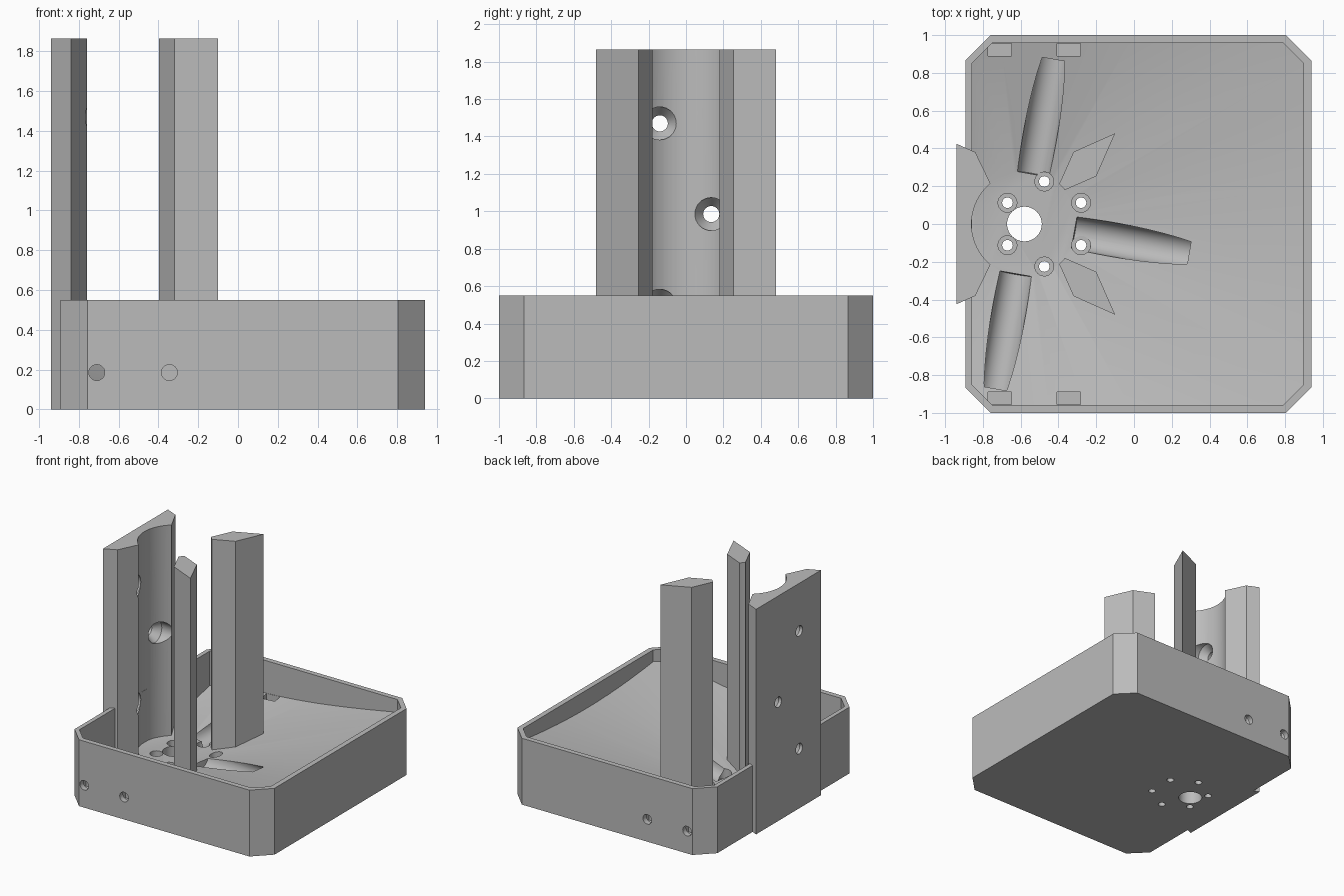
import bpy, bmesh, math
from mathutils import Matrix, Vector

if "Cube" in bpy.data.objects:
    bpy.data.objects.remove(bpy.data.objects["Cube"], do_unlink=True)

grey = bpy.data.materials.new("plain grey")
grey.use_nodes = True
colour = (0.5, 0.5, 0.5, 1)
grey.diffuse_color = colour
grey.node_tree.nodes["Principled BSDF"].inputs["Base Color"].default_value = colour

HUB = -0.58      # x of the column axis
HUB_R = 0.28     # column bore radius
DISC_Z = 0.12    # height of the flat disc in the floor
SLOPE = 0.233    # funnel floor slope
RIM = 0.55
TOP = 1.865


def finish(name, bm):
    bmesh.ops.recalc_face_normals(bm, faces=bm.faces)
    mesh = bpy.data.meshes.new(name)
    bm.to_mesh(mesh)
    bm.free()
    mesh.materials.append(grey)
    obj = bpy.data.objects.new(name, mesh)
    bpy.context.collection.objects.link(obj)
    return obj


def prism(name, outline, z0, z1):
    bm = bmesh.new()
    face = bm.faces.new([bm.verts.new((x, y, z0)) for x, y in outline])
    ext = bmesh.ops.extrude_face_region(bm, geom=[face])
    verts = [g for g in ext["geom"] if isinstance(g, bmesh.types.BMVert)]
    bmesh.ops.translate(bm, verts=verts, vec=(0, 0, z1 - z0))
    return finish(name, bm)


def lathe(name, profile, start, direction=(0, 0, 1), sides=40):
    """Closed turned solid: profile is (radius, distance) along direction."""
    bm = bmesh.new()
    turn = Vector((0, 0, 1)).rotation_difference(Vector(direction)).to_matrix().to_4x4()
    place = Matrix.Translation(start) @ turn
    rings = []
    for r, d in profile:
        angles = [2 * math.pi * i / sides for i in range(sides)]
        rings.append([bm.verts.new(place @ Vector((r * math.cos(a), r * math.sin(a), d)))
                      for a in angles])
    for low, high in zip(rings, rings[1:]):
        for i in range(sides):
            j = (i + 1) % sides
            bm.faces.new((low[i], low[j], high[j], high[i]))
    bm.faces.new(rings[0])
    bm.faces.new(rings[-1])
    return finish(name, bm)


def boolean(obj, cutter, operation="DIFFERENCE", keep=False):
    mod = obj.modifiers.new("cut", "BOOLEAN")
    mod.operation, mod.solver, mod.object = operation, "EXACT", cutter
    bpy.context.view_layer.objects.active = obj
    bpy.ops.object.modifier_apply(modifier=mod.name)
    if not keep:
        bpy.data.objects.remove(cutter, do_unlink=True)


def chamfered(x0, x1, y, c):
    return [(x0 + c, -y), (x1 - c, -y), (x1, c - y), (x1, y - c),
            (x1 - c, y), (x0 + c, y), (x0, y - c), (x0, c - y)]


def arc(a0, a1, steps):
    angles = [math.radians(a0 + (a1 - a0) * i / steps) for i in range(steps + 1)]
    return [(HUB + HUB_R * math.cos(a), HUB_R * math.sin(a)) for a in angles]


# Tray with chamfered corners and a funnel-shaped floor
tray = prism("tray", chamfered(-0.893, 0.94, 1.0, 0.135), 0, RIM)
cavity = prism("cavity", chamfered(-0.857, 0.897, 0.957, 0.105), 0.02, 0.8)
funnel = lathe("funnel", [(HUB_R, DISC_Z), (2.2, DISC_Z + SLOPE * (2.2 - HUB_R)), (2.2, 0.9)],
               (HUB, 0, 0), sides=96)
boolean(cavity, funnel, "INTERSECT")
boolean(tray, cavity)

# Rounded channels running out from the disc
for angle in (-10, 80, 260):
    a = math.radians(angle)
    out = Vector((math.cos(a), math.sin(a), 0))
    start = Vector((HUB, 0, 0.15)) + out * 0.265
    end = Vector((HUB, 0, 0.195)) + out * 0.89
    run = end - start
    boolean(tray, lathe("channel", [(0.09, 0), (0.09, run.length)], start, run.normalized()))

# Centre hole and ring of bolt holes with sunk heads
boolean(tray, lathe("bore", [(0.092, -0.1), (0.092, 0.3)], (HUB, 0, 0)))
for i in range(6):
    a = math.radians(30 + 60 * i)
    centre = (-0.475 + 0.225 * math.cos(a), 0.225 * math.sin(a), 0)
    boolean(tray, lathe("bolt_hole", [(0.028, -0.1), (0.028, 0.06), (0.05, 0.06), (0.05, 0.3)],
                        centre, sides=24))

# Side screw holes and nut slots
for side in (-1, 1):
    for x in (-0.71, -0.345):
        boolean(tray, lathe("screw_hole", [(0.04, 0), (0.04, 0.25)],
                            (x, side * 1.07, 0.185), (0, -side, 0), 24))
        y0, y1 = sorted((side * 0.89, side * 0.955))
        slot = [(x - 0.062, y0), (x + 0.062, y0), (x + 0.062, y1), (x - 0.062, y1)]
        boolean(tray, prism("nut_slot", slot, 0.12, 0.4))

# Tall mounting plate with a hollow face
hollow = arc(130, 230, 20)
plate = prism("mounting_plate", [(-0.94, -0.425), (-0.94, 0.425), (-0.84, 0.38)] + hollow
              + [(-0.84, -0.38)], 0, TOP)
for y, z in ((-0.14, 1.47), (0.135, 0.985), (-0.14, 0.495)):
    hole = lathe("plate_hole", [(0.043, -0.1), (0.043, 0.025), (0.088, 0.085), (0.088, 0.25)],
                 (-0.94, y, z), (1, 0, 0), 32)
    if z < RIM:
        boolean(tray, hole, keep=True)
    boolean(plate, hole)

# Pair of tall guide pillars, mirrored front to back
for name, side in (("back_pillar", 1), ("front_pillar", -1)):
    outline = arc(40, 49, 3) + [(-0.32, 0.382), (-0.10, 0.48), (-0.20, 0.253)]
    prism(name, [(x, side * y) for x, y in outline], 0.08, TOP)

# Smooth curved faces, keep sharp edges
bpy.ops.object.select_all(action="DESELECT")
for obj in bpy.context.collection.objects:
    if obj.type == "MESH" and grey.name in obj.data.materials:
        obj.select_set(True)
        bpy.context.view_layer.objects.active = obj
bpy.ops.object.shade_smooth_by_angle(angle=math.radians(20))
